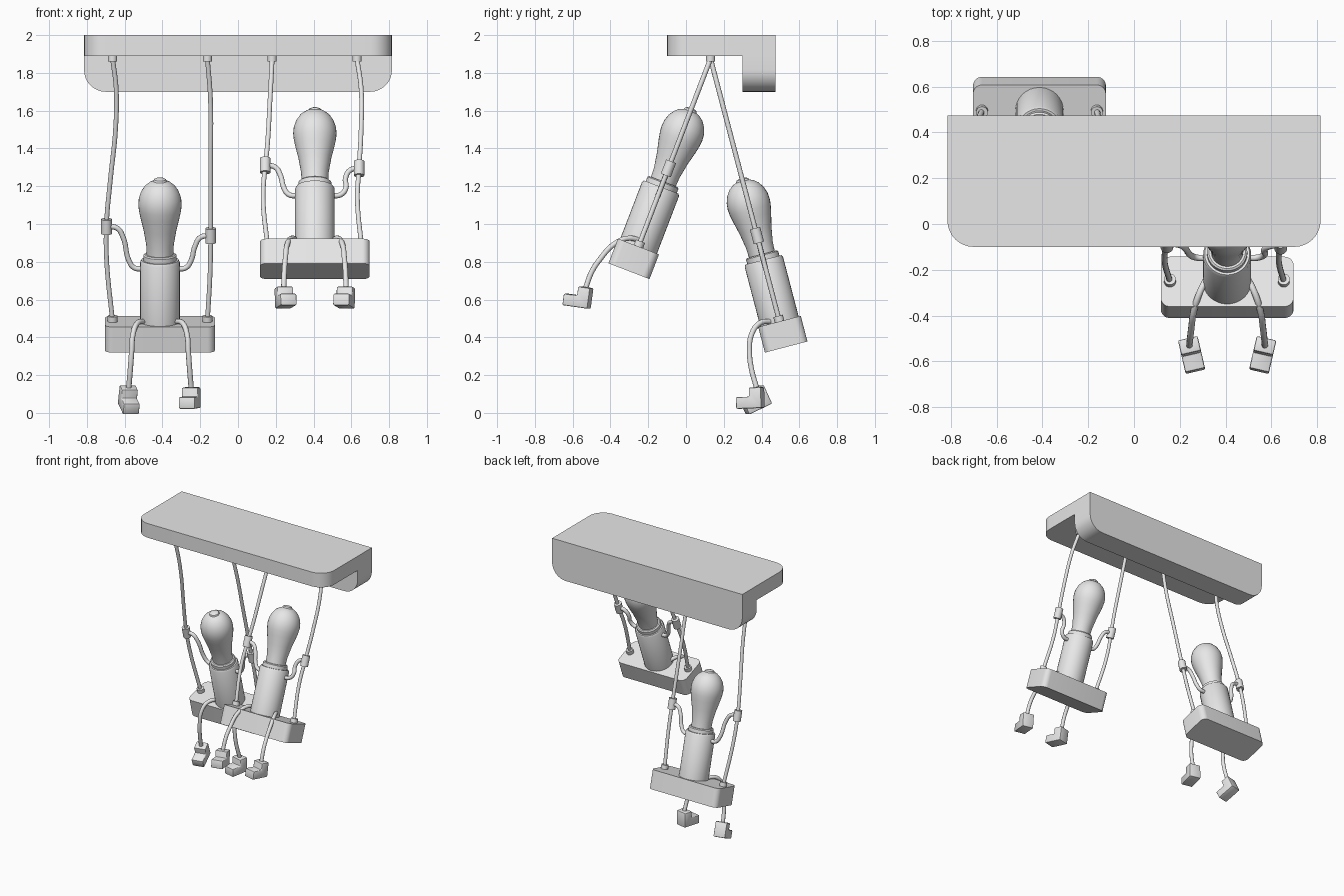
import bpy, bmesh, math
from mathutils import Matrix, Vector

if "Cube" in bpy.data.objects:
    bpy.data.objects.remove(bpy.data.objects["Cube"])

grey = bpy.data.materials.new("matte_grey")
grey.diffuse_color = (0.8, 0.8, 0.8, 1)
grey.use_nodes = True
grey.node_tree.nodes["Principled BSDF"].inputs["Base Color"].default_value = grey.diffuse_color


def finish(obj, angle=35):
    obj.data.materials.clear()
    obj.data.materials.append(grey)
    bpy.ops.object.select_all(action='DESELECT')
    obj.select_set(True)
    bpy.context.view_layer.objects.active = obj
    bpy.ops.object.shade_smooth_by_angle(angle=math.radians(angle))
    return obj


def mesh_object(name, bm, matrix=Matrix()):
    bmesh.ops.recalc_face_normals(bm, faces=bm.faces)
    me = bpy.data.meshes.new(name)
    bm.to_mesh(me)
    bm.free()
    obj = bpy.data.objects.new(name, me)
    bpy.context.collection.objects.link(obj)
    obj.matrix_world = matrix
    return finish(obj)


def prism(name, points, depth, matrix=Matrix(), bevel=0):
    """Extrude a closed outline of 3D points along a vector."""
    bm = bmesh.new()
    face = bm.faces.new([bm.verts.new(p) for p in points])
    new = bmesh.ops.extrude_face_region(bm, geom=[face])['geom']
    bmesh.ops.translate(bm, vec=depth,
                        verts=[v for v in new if isinstance(v, bmesh.types.BMVert)])
    if bevel:
        bmesh.ops.bevel(bm, geom=bm.edges[:], offset=bevel, segments=2,
                        profile=0.5, affect='EDGES')
    return mesh_object(name, bm, matrix)


def rounded_rect(x, y0, y1, r_low, r_high, steps=8):
    """2D outline from -x to x and y0 to y1, with its own radius at each end."""
    out = []
    for sx, y, r, start in ((-1, y0, r_low, 180), (1, y0, r_low, 270),
                            (1, y1, r_high, 0), (-1, y1, r_high, 90)):
        if r == 0:
            out.append((sx * x, y))
            continue
        cy = y + r if y == y0 else y - r
        for i in range(steps + 1):
            a = math.radians(start + 90 * i / steps)
            out.append((sx * (x - r) + r * math.cos(a), cy + r * math.sin(a)))
    return out


def lathe(name, profile, matrix, segments=32):
    """Turn an (r, z) profile around z."""
    bm = bmesh.new()
    verts = [bm.verts.new((r, 0, z)) for r, z in profile]
    edges = [bm.edges.new(pair) for pair in zip(verts, verts[1:])]
    bmesh.ops.spin(bm, geom=verts + edges, cent=(0, 0, 0), axis=(0, 0, 1),
                   angle=2 * math.pi, steps=segments)
    bmesh.ops.remove_doubles(bm, verts=bm.verts, dist=1e-5)
    return mesh_object(name, bm, matrix)


def cylinder(name, r, z0, z1, matrix, segments=20):
    return lathe(name, [(0, z0), (r, z0), (r, z1), (0, z1)], matrix, segments)


def tube(name, points, r, matrix=Matrix()):
    cu = bpy.data.curves.new(name, 'CURVE')
    cu.dimensions = '3D'
    cu.bevel_depth, cu.bevel_resolution = r, 3
    cu.resolution_u, cu.use_fill_caps = 8, True
    sp = cu.splines.new('BEZIER')
    sp.bezier_points.add(len(points) - 1)
    for bp, p in zip(sp.bezier_points, points):
        bp.co = p
        bp.handle_left_type = bp.handle_right_type = 'AUTO'
    obj = bpy.data.objects.new(name, cu)
    bpy.context.collection.objects.link(obj)
    obj.matrix_world = matrix
    bpy.ops.object.select_all(action='DESELECT')
    obj.select_set(True)
    bpy.context.view_layer.objects.active = obj
    bpy.ops.object.convert(target='MESH')
    return finish(bpy.context.view_layer.objects.active, 50)


# Shelf: a top board with round front corners, a back panel with round lower corners
prism("shelf_board", [(x, y, 1.89) for x, y in rounded_rect(0.815, -0.10, 0.475, 0.115, 0)],
      (0, 0, 0.11))
prism("shelf_back_panel", [(x, 0.30, z) for x, z in rounded_rect(0.815, 1.70, 1.89, 0.115, 0)],
      (0, 0.175, 0))

BODY = [(0, 0), (0.105, 0), (0.105, 0.325), (0.098, 0.337), (0.088, 0.337),
        (0.088, 0.362), (0.08, 0.368), (0, 0.368)]
BULB = [(0, 0.36), (0.07, 0.36), (0.073, 0.42), (0.087, 0.50), (0.104, 0.57), (0.112, 0.61),
        (0.115, 0.64), (0.112, 0.675), (0.10, 0.71), (0.08, 0.74), (0.055, 0.76),
        (0.036, 0.767), (0.032, 0.777), (0.02, 0.783), (0, 0.785)]
SHOE = [(0.033, 0), (0.033, -0.11), (-0.105, -0.11), (-0.105, -0.048), (-0.033, -0.048),
        (-0.033, 0)]


def swing(tag, cx, angle, length, ropes, hands, leg, pitches):
    """Swing with a seated lamp figure; ropes hold (x, fraction of length) points."""
    hang = Matrix.Translation((cx, 0.13, 1.875)) @ Matrix.Rotation(math.radians(angle), 4, 'X')
    seat = hang @ Matrix.Translation((0, 0, -length))
    prism(f"{tag}_seat", [(x, y, -0.14) for x, y in rounded_rect(0.29, -0.1165, 0.1165, 0.04, 0.04)],
          (0, 0, 0.14), seat)
    lathe(f"{tag}_body", BODY, seat)
    lathe(f"{tag}_bulb", BULB, seat)

    for side, s, rope, (hx, hz), pitch in zip(("left", "right"), (-1, 1), ropes, hands, pitches):
        # Rope with its end sleeves
        tube(f"{tag}_{side}_rope", [(x, 0, -length * t) for x, t in rope], 0.013, hang)
        cylinder(f"{tag}_{side}_top_sleeve", 0.024, 1.86, 1.892,
                 Matrix.Translation((cx + rope[0][0], 0.13, 0)))
        cylinder(f"{tag}_{side}_seat_sleeve", 0.026, -0.005, 0.03,
                 seat @ Matrix.Translation((rope[-1][0], 0, 0)))
        # Arm and gripping hand
        cylinder(f"{tag}_{side}_hand", 0.028, hz - 0.04, hz + 0.04,
                 seat @ Matrix.Translation((hx, 0, 0)))
        arm = [(hx, hz), (hx * 0.8, hz - 0.01), (hx * 0.69, hz - 0.06),
               (s * 0.165, 0.335), (s * 0.138, 0.295), (s * 0.09, 0.287)]
        tube(f"{tag}_{side}_arm", [(x, 0, z) for x, z in arm], 0.014, seat)
        # Leg bending over the seat edge, and a shoe turned slightly inward
        path = [Vector((cx + s * x, y, z)) for x, y, z in leg]
        tube(f"{tag}_{side}_leg", path, 0.014)
        turn = (Matrix.Translation(path[-1]) @ Matrix.Rotation(math.radians(-13 * s), 4, 'Z')
                @ Matrix.Rotation(math.radians(pitch), 4, 'X'))
        prism(f"{tag}_{side}_shoe", [(-0.044, y, z) for y, z in SHOE], (0.088, 0, 0),
              turn, 0.007)


# Low swing on the left, swung back
swing("low_swing", -0.413, 14.7, 1.438,
      [[(-0.251, 0), (-0.232, 0.114), (-0.235, 0.266), (-0.262, 0.456), (-0.283, 0.627),
        (-0.283, 0.76), (-0.251, 1)],
       [(0.251, 0), (0.267, 0.15), (0.268, 0.40), (0.268, 0.65), (0.266, 0.8), (0.251, 1)]],
      [(-0.283, 0.52), (0.268, 0.47)],
      [(0.08, 0.45, 0.485), (0.12, 0.39, 0.475), (0.143, 0.347, 0.415), (0.15, 0.336, 0.325),
       (0.157, 0.347, 0.23), (0.165, 0.373, 0.135)],
      (25, 2))

# High swing on the right, swung forward
swing("high_swing", 0.407, -21, 1.065,
      [[(-0.226, 0), (-0.237, 0.21), (-0.253, 0.48), (-0.263, 0.57), (-0.274, 0.745), (-0.25, 1)],
       [(0.223, 0), (0.245, 0.16), (0.245, 0.37), (0.234, 0.58), (0.225, 0.745), (0.247, 1)]],
      [(-0.263, 0.46), (0.234, 0.443)],
      [(0.08, -0.22, 0.90), (0.12, -0.30, 0.925), (0.145, -0.378, 0.895), (0.157, -0.458, 0.81),
       (0.162, -0.50, 0.745), (0.165, -0.53, 0.665)],
      (-8, -8))
